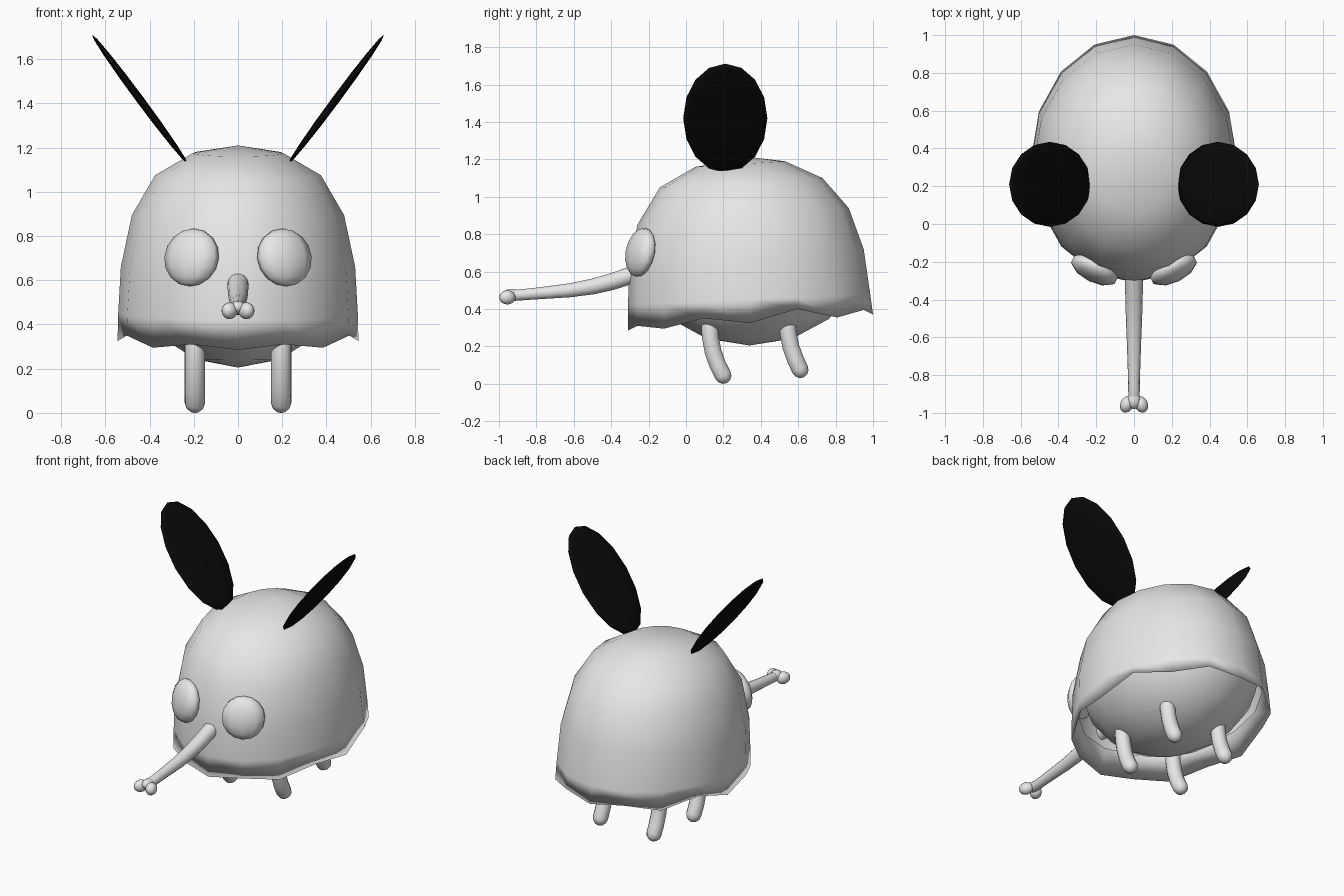
import bpy, bmesh, math
from mathutils import Matrix, Vector

if "Cube" in bpy.data.objects:
    bpy.data.objects.remove(bpy.data.objects["Cube"])


def material(name, rgb):
    m = bpy.data.materials.new(name)
    m.diffuse_color = (*rgb, 1)
    m.use_nodes = True
    m.node_tree.nodes["Principled BSDF"].inputs["Base Color"].default_value = m.diffuse_color
    return m


PALE = material("pale grey", (0.8, 0.8, 0.8))
BLACK = material("black", (0.003, 0.003, 0.003))


def finish(bm, name, mat):
    bmesh.ops.recalc_face_normals(bm, faces=bm.faces)
    for f in bm.faces:
        f.smooth = True
    me = bpy.data.meshes.new(name)
    bm.to_mesh(me)
    bm.free()
    me.materials.append(mat)
    ob = bpy.data.objects.new(name, me)
    bpy.context.collection.objects.link(ob)
    return ob


def bridge(bm, a, b):
    n = len(a)
    for i in range(n):
        bm.faces.new((a[i], a[(i + 1) % n], b[(i + 1) % n], b[i]))


def ellipsoid(name, loc, radii, mat, rot=Matrix.Identity(4), segs=16, rings=8):
    bm = bmesh.new()
    m = Matrix.Translation(loc) @ rot @ Matrix.Diagonal((*radii, 1))
    bmesh.ops.create_uvsphere(bm, u_segments=segs, v_segments=rings, radius=1, matrix=m)
    return finish(bm, name, mat)


def limb(name, x, path, radii, segs=14):
    """Round-ended tube following (y, z) points at a fixed x."""
    pts = [Vector((x, y, z)) for y, z in path]
    stations = []
    for i, p in enumerate(pts):
        d = (pts[min(i + 1, len(pts) - 1)] - pts[max(i - 1, 0)]).normalized()
        stations.append((p, d, radii[i]))

    def cap(st, sign):
        p, d, r = st
        return [(p + sign * d * r * math.sin(math.radians(a)), d, r * math.cos(math.radians(a)))
                for a in (30, 60, 80)]
    stations = cap(stations[0], -1)[::-1] + stations + cap(stations[-1], 1)
    bm = bmesh.new()
    loops = []
    for p, d, r in stations:
        side = Vector((1, 0, 0))
        up = d.cross(side)
        loops.append([bm.verts.new(p + r * (math.cos(t) * side + math.sin(t) * up))
                      for t in (2 * math.pi * k / segs for k in range(segs))])
    for a, b in zip(loops, loops[1:]):
        bridge(bm, a, b)
    bm.faces.new(loops[0])
    bm.faces.new(loops[-1])
    return finish(bm, name, PALE)


# Domed shell: rings of (half width, front y, front z, back y, back z)
RINGS = [(0.205, 0.05, 1.16, 0.53, 1.19), (0.375, -0.14, 1.05, 0.73, 1.10),
         (0.48, -0.26, 0.85, 0.87, 0.94), (0.53, -0.305, 0.60, 0.95, 0.72),
         (0.542, -0.31, 0.42, 0.985, 0.48)]
# Wavy rim heights from front to back, then the inner lip
RIM = [0.285, 0.31, 0.295, 0.35, 0.325, 0.40, 0.355, 0.395, 0.37]
N = 16
bm = bmesh.new()


def ring(rx, yf, zf, yb, zb, rim=None):
    vs = []
    for i in range(N):
        a = 2 * math.pi * i / N
        c = math.cos(a)
        y = (yf + yb) / 2 - c * (yb - yf) / 2
        z = rim[min(i, N - i)] if rim else (zf + zb) / 2 - c * (zb - zf) / 2
        vs.append(bm.verts.new((rx * math.sin(a), y, z)))
    return vs


loops = [ring(*r) for r in RINGS]
loops.append(ring(0.545, -0.31, 0, 1.0, 0, RIM))
loops.append(ring(0.50, -0.27, 0.45, 0.94, 0.52))
for a, b in zip(loops, loops[1:]):
    bridge(bm, a, b)
top = bm.verts.new((0, 0.36, 1.21))
for i in range(N):
    bm.faces.new((top, loops[0][(i + 1) % N], loops[0][i]))
finish(bm, "body_shell", PALE)

# Rounded belly showing under the shell
ellipsoid("belly", (0, 0.34, 0.69), (0.50, 0.60, 0.485), PALE)

# Trunk with a lobed tip
limb("trunk", 0, [(-0.24, 0.60), (-0.31, 0.575), (-0.40, 0.545), (-0.50, 0.52),
                  (-0.62, 0.50), (-0.83, 0.48), (-0.93, 0.472)],
     [0.048, 0.047, 0.046, 0.043, 0.038, 0.031, 0.030])
ellipsoid("trunk_upper_lobe", (0, -0.935, 0.478), (0.034, 0.045, 0.03), PALE)

for s, side in ((1, "right"), (-1, "left")):
    # Trunk tip lobes
    ellipsoid("trunk_lobe_" + side, (s * 0.038, -0.955, 0.462), (0.035, 0.045, 0.038), PALE,
              Matrix.Rotation(s * 0.4, 4, 'Z'))
    # Eyes: flattened balls turned outward and tipped back
    ellipsoid("eye_" + side, (s * 0.21, -0.243, 0.703), (0.135, 0.062, 0.133), PALE,
              Matrix.Rotation(s * 0.46, 4, 'Z') @ Matrix.Rotation(-0.2, 4, 'X'), 10, 8)
    # Ears: thin leaning discs
    lean = math.atan2(0.43, 0.58)
    ellipsoid("ear_" + side, (s * 0.445, 0.21, 1.42), (0.363, 0.225, 0.018), BLACK,
              Matrix.Rotation(s * lean, 4, 'Y') @ Matrix.Rotation(math.pi / 2, 4, 'Y'), 16, 8)
    # Legs bent backward
    limb("front_leg_" + side, s * 0.195, [(0.125, 0.34), (0.13, 0.25), (0.145, 0.17),
                                          (0.17, 0.10), (0.198, 0.046)], [0.046] * 5)
    limb("back_leg_" + side, s * 0.195, [(0.54, 0.37), (0.545, 0.28), (0.56, 0.20),
                                         (0.585, 0.13), (0.61, 0.077)], [0.046] * 5)
